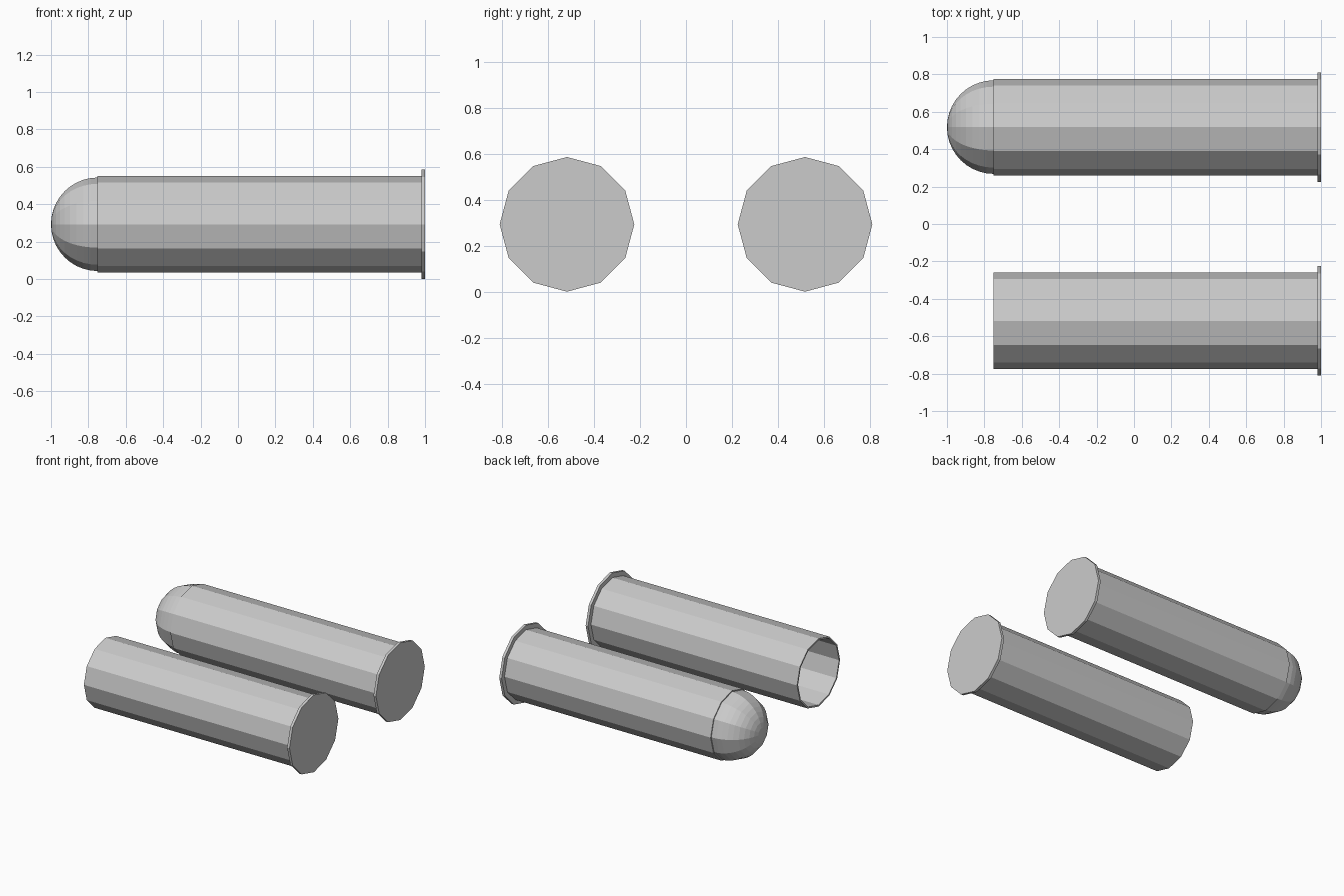
import bpy, bmesh, math

if "Cube" in bpy.data.objects:
    bpy.data.objects.remove(bpy.data.objects["Cube"])

SIDES = 12
CZ = 0.293


def lathe(name, profile, y):
    """Revolve (x, radius) points around a line along x; radius 0 makes a pole."""
    bm = bmesh.new()
    rings = []
    for x, r in profile:
        if r < 1e-6:
            rings.append([bm.verts.new((x, y, CZ))])
        else:
            rings.append([bm.verts.new((x, y + r * math.cos(2 * math.pi * i / SIDES),
                                        CZ + r * math.sin(2 * math.pi * i / SIDES)))
                          for i in range(SIDES)])
    for a, b in zip(rings, rings[1:]):
        for i in range(SIDES):
            j = (i + 1) % SIDES
            if len(a) == 1:
                bm.faces.new((a[0], b[i], b[j]))
            elif len(b) == 1:
                bm.faces.new((a[i], a[j], b[0]))
            else:
                bm.faces.new((a[i], a[j], b[j], b[i]))
    bmesh.ops.recalc_face_normals(bm, faces=bm.faces)
    mesh = bpy.data.meshes.new(name)
    bm.to_mesh(mesh)
    bm.free()
    obj = bpy.data.objects.new(name, mesh)
    bpy.context.collection.objects.link(obj)
    return obj


# Hollow casing: inner floor, inner wall, mouth, outer wall, rim, base
casing = [(0.97, 0), (0.97, 0.246), (-0.75, 0.246), (-0.75, 0.258),
          (0.98, 0.258), (0.98, 0.293), (1.0, 0.293), (1.0, 0)]
lathe("loaded_casing", casing, 0.518)
lathe("empty_casing", casing, -0.518)

# Round nose seated in the loaded casing
STEPS = 10
nose = [(-0.75 - 0.25 * math.cos(t), 0.25 * math.sin(t))
        for t in (k * math.pi / 2 / STEPS for k in range(STEPS + 1))]
lathe("round_nose", nose + [(-0.74, 0.25), (-0.74, 0)], 0.518)
